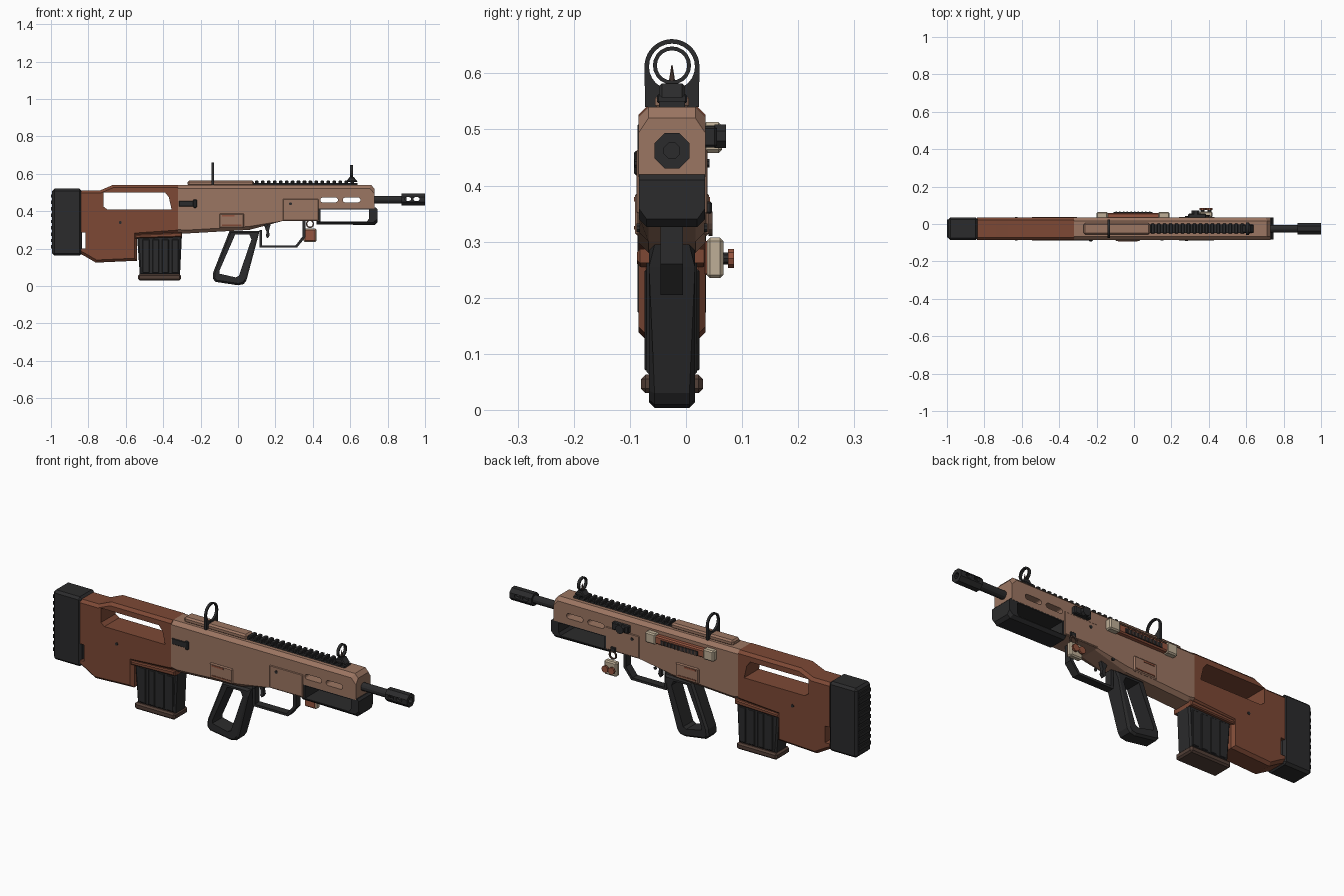
import bpy, bmesh, math
from mathutils import Matrix

cube = bpy.data.objects.get("Cube")
if cube:
    bpy.data.objects.remove(cube, do_unlink=True)

YC = -0.025  # centre plane of the rifle


def material(name, color):
    m = bpy.data.materials.new(name)
    m.use_nodes = True
    m.diffuse_color = (*color, 1)
    m.node_tree.nodes["Principled BSDF"].inputs["Base Color"].default_value = (*color, 1)
    return m


TAN = material("tan", (0.33, 0.18, 0.122))
RUST = material("rust brown", (0.205, 0.066, 0.036))
BLACK = material("black", (0.024, 0.024, 0.025))
CREAM = material("cream", (0.52, 0.43, 0.31))
RED = material("terracotta", (0.30, 0.09, 0.05))
DARK = material("dark brown", (0.085, 0.05, 0.038))


def finish(name, bm, mat):
    bmesh.ops.recalc_face_normals(bm, faces=bm.faces)
    me = bpy.data.meshes.new(name)
    bm.to_mesh(me)
    bm.free()
    me.materials.append(mat)
    ob = bpy.data.objects.new(name, me)
    bpy.context.collection.objects.link(ob)
    return ob


def prism(name, pts, lo, hi, mat, axis="y", bevel=0, rule=None):
    """Extrude a side profile between lo and hi, chamfering its rim edges."""
    k = "xyz".index(axis)

    def place(p, c):
        v = list(p)
        v.insert(k, c)
        return v
    bm = bmesh.new()
    face = bm.faces.new([bm.verts.new(place(p, lo)) for p in pts])
    ext = bmesh.ops.extrude_face_region(bm, geom=[face])
    for v in ext["geom"]:
        if isinstance(v, bmesh.types.BMVert):
            v.co[k] = hi
    if bevel:
        edges = [e for e in bm.edges
                 if abs(e.verts[0].co[k] - e.verts[1].co[k]) < 1e-6
                 and (not rule or rule((e.verts[0].co + e.verts[1].co) / 2))]
        bmesh.ops.bevel(bm, geom=edges, offset=bevel, segments=1, profile=0.5,
                        affect="EDGES", clamp_overlap=True)
    return finish(name, bm, mat)


def box(name, x, y, z, mat, bevel=0):
    bm = bmesh.new()
    bmesh.ops.create_cube(bm, size=1)
    for v in bm.verts:
        for i, r in enumerate((x, y, z)):
            v.co[i] = (r[0] + r[1]) / 2 + v.co[i] * (r[1] - r[0])
    if bevel:
        bmesh.ops.bevel(bm, geom=bm.edges[:], offset=bevel, segments=1,
                        profile=0.5, affect="EDGES")
    return finish(name, bm, mat)


def cylinder(name, center, r, length, mat, axis="x", sides=12, r2=None):
    bm = bmesh.new()
    bmesh.ops.create_cone(bm, cap_ends=True, segments=sides, radius1=r,
                          radius2=r if r2 is None else r2, depth=length)
    turn = {"x": Matrix.Rotation(math.pi / 2, 4, "Y"),
            "y": Matrix.Rotation(math.pi / 2, 4, "X"), "z": Matrix()}[axis]
    bm.transform(Matrix.Translation(center) @ turn
                 @ Matrix.Rotation(math.pi / sides, 4, "Z"))
    return finish(name, bm, mat)


def cut(ob, *cutters):
    """Subtract the cutters and throw them away."""
    for c in cutters:
        m = ob.modifiers.new("cut", "BOOLEAN")
        m.operation, m.solver, m.object = "DIFFERENCE", "EXACT", c
    deps = bpy.context.evaluated_depsgraph_get()
    me = bpy.data.meshes.new_from_object(ob.evaluated_get(deps))
    ob.modifiers.clear()
    ob.data = me
    for c in cutters:
        bpy.data.objects.remove(c, do_unlink=True)


def circle(cx, cz, r, n, a0=0, a1=2 * math.pi):
    return [(cx + r * math.cos(a0 + (a1 - a0) * i / n),
             cz + r * math.sin(a0 + (a1 - a0) * i / n)) for i in range(n)]


def slot(x0, x1, z, r):
    """Profile of a rounded horizontal slot."""
    half = math.pi / 2
    return (circle(x1 - r, z, r, 6, -half, half) + [(x1 - r, z + r)]
            + circle(x0 + r, z, r, 6, half, 3 * half) + [(x0 + r, z - r)])


# Stock with its window and rear notch
stock = prism("stock", [(-.84, .51), (-.74, .51), (-.67, .54), (-.32, .54), (-.32, .285),
                        (-.54, .27), (-.54, .135), (-.76, .125), (-.82, .16), (-.84, .17)],
              -.085, .035, RUST, bevel=.014,
              rule=lambda p: (p.z > .5 or p.z < .3) and -.83 < p.x < -.33)
cut(stock,
    prism("window_cutter", [(-.72, .5), (-.39, .5), (-.37, .475), (-.355, .41),
                            (-.7, .41), (-.72, .425)], -.2, .2, RUST),
    box("notch_cutter", (-.85, -.815), (-.2, .2), (.2, .285), RUST))
prism("magazine_well", [(-.55, .255), (-.30, .262), (-.30, .287), (-.55, .275)],
      -.087, .037, RUST, bevel=.005)

# Butt pad with horizontal ribs
box("butt_pad", (-.994, -.835), (-.086, .036), (.163, .52), BLACK, .012)
for i in range(9):
    z = .2 + i * .034
    box("butt_pad_rib", (-1, -.99), (-.073, .023), (z, z + .018), BLACK)

# Magazine with side ribs and base
prism("magazine", [(-.54, .27), (-.525, .06), (-.31, .06), (-.30, .27)],
      -.07, .02, BLACK, bevel=.008)
for side in (-.07, .02):
    for i in range(4):
        x = -.51 + i * .052
        box("magazine_rib", (x, x + .036), (side - .004, side + .004), (.07, .25), BLACK, .003)
box("magazine_base", (-.535, -.305), (-.08, .03), (.03, .063), DARK, .008)

# Receiver with vent slots
receiver = prism("receiver", [(-.32, .54), (.712, .54), (.73, .52), (.73, .415), (.43, .415),
                              (.43, .348), (.24, .348), (.06, .3), (-.29, .28), (-.32, .285)],
                 -.085, .035, TAN, bevel=.018, rule=lambda p: p.z > .525 or p.z < .33)
cut(receiver, *[prism("vent_cutter", slot(x, x + .095, .46, .013), -.2, .2, TAN)
                for x in (.44, .56)])
box("top_cover", (-.27, .085), (-.055, .005), (.535, .564), TAN, .008)

# Plates and pins repeated on both sides
for s in (-1, 1):
    def span(a, b):
        return sorted((YC + s * a, YC + s * b))
    box("lever_plate", (.24, .43), span(.055, .0635), (.35, .465), TAN, .003)
    box("access_plate", (-.1, .032), span(.055, .066), (.31, .388), TAN, .005)
    box("access_plate_strip", (-.085, -.02), span(.064, .068), (.372, .38), RED)
    box("access_plate_bar", (-.085, .02), span(.064, .068), (.322, .328), RUST)
    for x, z, d in ((.28, .44, .0635), (-.63, .34, .06), (-.41, .51, .055), (.15, .325, .06)):
        cylinder("pin", (x, YC + s * d, z), .008, .006, BLACK, "y", 8)

# Bolt handle slot on the right side
box("bolt_slot", (-.315, -.235), (-.089, -.08), (.425, .455), BLACK, .002)
box("bolt_knob", (-.24, -.22), (-.093, -.08), (.418, .462), BLACK, .004)

# Open hand guard
guard = prism("hand_guard", [(.42, .42), (.735, .42), (.745, .41), (.745, .34), (.73, .326),
                             (.42, .33)], -.084, .034, BLACK, bevel=.014,
              rule=lambda p: p.z < .34)
cut(guard, prism("guard_cutter", [(.44, .41), (.7, .41), (.7, .36), (.69, .346), (.44, .346)],
                 -.2, .2, BLACK))

# Barrel and slotted muzzle
cylinder("barrel", (.8, YC, .462), .021, .2, BLACK)
muzzle = cylinder("muzzle", (.9375, YC, .462), .034, .125, BLACK, sides=8)
cut(muzzle, cylinder("bore_cutter", (.97, YC, .462), .015, .16, BLACK, sides=8),
    *[prism("port_cutter", slot(x, x + .033, .465, .01), -.2, .2, BLACK) for x in (.892, .938)])

# Pistol grip loop
grip = prism("grip", [(-.045, .295), (.115, .295), (.105, .255), (.045, .03), (.03, .01),
                      (0, .004), (-.12, .022), (-.135, .04), (-.132, .075)],
             -.066, .016, BLACK, bevel=.01)
cut(grip, prism("grip_cutter", [(-.015, .275), (.06, .275), (.072, .25), (.005, .055),
                                (-.012, .046), (-.1, .066), (-.1, .08)], -.2, .2, BLACK))

# Trigger guard and trigger
prism("trigger_guard", [(.115, .3), (.115, .205), (.315, .205), (.36, .26), (.36, .35),
                        (.345, .35), (.345, .265), (.308, .217), (.127, .217), (.127, .3)],
      -.045, -.005, BLACK)
prism("trigger", [(.14, .325), (.175, .33), (.165, .295), (.17, .27), (.158, .255),
                  (.15, .265), (.152, .29)], -.034, -.016, BLACK)

# Toothed top rail
box("top_rail", (.08, .64), (-.048, -.002), (.535, .551), BLACK)
for i in range(17):
    x = .09 + i * .032
    box("rail_tooth", (x, x + .019), (-.052, .002), (.547, .563), BLACK, .003)

# Rear ring sight
rear = prism("rear_sight", [(-.073, .54), (.023, .54)]
             + circle(YC, .612, .049, 20, 0, math.pi) + [(-.074, .612)],
             -.141, -.129, BLACK, "x")
cut(rear, prism("rear_sight_cutter", circle(YC, .612, .041, 24), -.3, .1, BLACK, "x"))

# Front ring sight with post
prism("front_sight_base", [(.575, .557), (.64, .557), (.62, .582), (.597, .582)],
      -.047, -.003, BLACK, bevel=.004)
front = prism("front_sight", circle(YC, .614, .034, 20), .6, .614, BLACK, "x")
cut(front, prism("front_sight_cutter", circle(YC, .614, .027, 20), .5, .7, BLACK, "x"))
cylinder("front_sight_post", (.607, YC, .598), .007, .034, DARK, "z", 8, .001)

# Long module on the left side
box("side_module", (-.15, .14), (.03, .06), (.462, .505), RED, .006)
box("side_module_vent", (-.11, .1), (.058, .064), (.468, .49), BLACK)
for i in range(10):
    x = -.1 + i * .02
    box("side_module_fin", (x, x + .008), (.06, .067), (.468, .49), DARK)
for x in (-.2, .13):
    box("side_module_end", (x, x + .06), (.03, .064), (.458, .513), CREAM, .006)

# Switch in front of the module
box("switch_body", (.29, .385), (.03, .055), (.468, .506), BLACK, .004)
cylinder("switch_knob", (.33, .061, .488), .023, .02, BLACK, "y", 8)

# Hanging charm
box("charm_lug", (.37, .4), (.03, .046), (.35, .372), BLACK, .003)
link = prism("charm_ring", circle(.385, .332, .022, 14), .04, .047, DARK)
cut(link, prism("ring_cutter", circle(.385, .332, .015, 14), -.1, .1, DARK))
box("charm_body", (.35, .42), (.037, .067), (.235, .307), CREAM, .006)
box("charm_back", (.355, .415), (.033, .039), (.241, .301), RED, .002)
for x in (.367, .403):
    cylinder("charm_disc_hub", (x, .07, .27), .011, .012, BLACK, "y", 10)
    cylinder("charm_disc", (x, .08, .27), .018, .011, RED, "y", 10)
